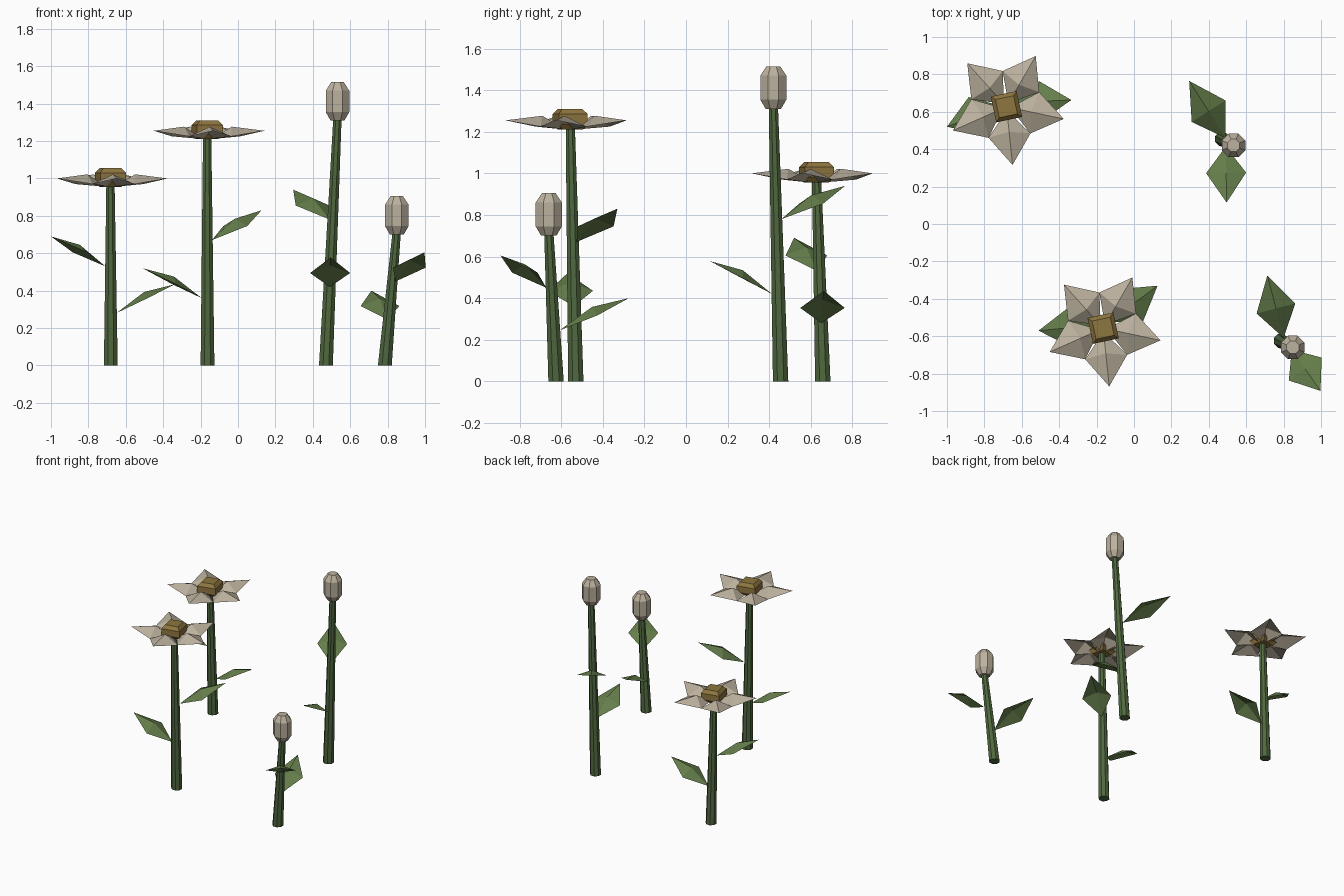
import bpy, math
from mathutils import Vector

if "Cube" in bpy.data.objects:
    bpy.data.objects.remove(bpy.data.objects["Cube"])


def material(name, rgb):
    m = bpy.data.materials.new(name)
    m.diffuse_color = (*rgb, 1)
    m.use_nodes = True
    m.node_tree.nodes["Principled BSDF"].inputs["Base Color"].default_value = m.diffuse_color
    return m


STEM = material("stem_green", (0.08, 0.14, 0.05))
LEAF = material("leaf_green", (0.13, 0.21, 0.07))
PETAL = material("petal_cream", (0.50, 0.44, 0.34))
CORE = material("core_ochre", (0.27, 0.18, 0.05))


def add_mesh(name, verts, faces, mat):
    me = bpy.data.meshes.new(name)
    me.from_pydata(verts, [], faces)
    me.materials.append(mat)
    ob = bpy.data.objects.new(name, me)
    bpy.context.collection.objects.link(ob)


def loft(name, rings, sides, mat, turn=0.0):
    """Closed solid through rings given as (centre, radius)."""
    verts, faces = [], []
    for c, r in rings:
        for i in range(sides):
            a = turn + math.tau * i / sides
            verts.append((c[0] + r * math.cos(a), c[1] + r * math.sin(a), c[2]))
    for k in range(len(rings) - 1):
        for i in range(sides):
            j = (i + 1) % sides
            faces.append((k * sides + i, k * sides + j, (k + 1) * sides + j, (k + 1) * sides + i))
    faces.append(tuple(reversed(range(sides))))
    faces.append(tuple(range(len(verts) - sides, len(verts))))
    add_mesh(name, verts, faces, mat)


def blade(base, tip, frac, half, lift, drop=0.0):
    """Diamond folded along a raised middle: base, right, tip, left, crest."""
    base, tip = Vector(base), Vector(tip)
    mid = base.lerp(tip, frac)
    d = tip - base
    side = Vector((d.y, -d.x, 0)).normalized() * half
    down = Vector((0, 0, drop))
    return [base, mid + side - down, tip, mid - side - down, mid + Vector((0, 0, lift))]


BLADE_FACES = [(0, 1, 4), (1, 2, 4), (2, 3, 4), (3, 0, 4)]


def leaf(name, foot, head, base_z, tip):
    p = foot.lerp(head, base_z / head.z)
    d = Vector((tip[0] - p.x, tip[1] - p.y, 0)).normalized()
    add_mesh(name, blade(p + d * 0.03, tip, 0.47, 0.107, 0.04), BLADE_FACES, LEAF)


def open_head(name, c):
    # five joined petals
    verts, faces = [], []
    for k in range(5):
        a = math.radians(-12 + 72 * k)
        d = Vector((math.cos(a), math.sin(a), 0))
        s = Vector((-d.y, d.x, 0))
        n = len(verts)
        verts += [c + d * 0.02 + Vector((0, 0, -0.045)),
                  c + d * 0.155 - s * 0.113 + Vector((0, 0, -0.03)),
                  c + d * 0.313,
                  c + d * 0.155 + s * 0.113 + Vector((0, 0, -0.03)),
                  c + d * 0.135 + Vector((0, 0, 0.022))]
        faces += [tuple(n + i for i in f) for f in BLADE_FACES]
    add_mesh(name + "_petals", verts, faces, PETAL)
    # chamfered square core
    up = Vector((0, 0, 1))
    loft(name + "_core", [(c - up * 0.045, 0.07), (c - up * 0.02, 0.1), (c + up * 0.03, 0.1),
                          (c + up * 0.055, 0.07)], 4, CORE, math.radians(57))


def bud_head(name, c):
    up = Vector((0, 0, 1))
    loft(name + "_petals", [(c, 0.04), (c + up * 0.045, 0.068), (c + up * 0.16, 0.068),
                            (c + up * 0.205, 0.036)], 8, PETAL, math.pi / 8)


# name, open, stem foot, stem top, leaves as (attachment height, tip)
PLANTS = [
    ("left_flower", True, (-0.68, 0.658, 0), (-0.682, 0.627, 1.0),
     [(0.53, (-1.0, 0.52, 0.69)), (0.28, (-0.335, 0.663, 0.435))]),
    ("middle_flower", True, (-0.163, -0.53, 0), (-0.165, -0.557, 1.255),
     [(0.36, (-0.51, -0.57, 0.52)), (0.67, (0.126, -0.33, 0.83))]),
    ("tall_bud", False, (0.47, 0.455, 0), (0.532, 0.42, 1.31),
     [(0.78, (0.295, 0.765, 0.94)), (0.42, (0.495, 0.115, 0.578))]),
    ("short_bud", False, (0.785, -0.625, 0), (0.849, -0.66, 0.70),
     [(0.245, (0.713, -0.275, 0.40)), (0.45, (0.997, -0.892, 0.605))]),
]

for name, is_open, foot, head, leaves in PLANTS:
    foot, head = Vector(foot), Vector(head)
    top = foot.lerp(head, 0.97) if is_open else head + Vector((0, 0, 0.02))
    loft(name + "_stem", [(foot, 0.04), (top, 0.024)], 8, STEM, math.pi / 8)
    for i, (z, tip) in enumerate(leaves):
        leaf(f"{name}_leaf_{i + 1}", foot, head, z, tip)
    (open_head if is_open else bud_head)(name, head)
